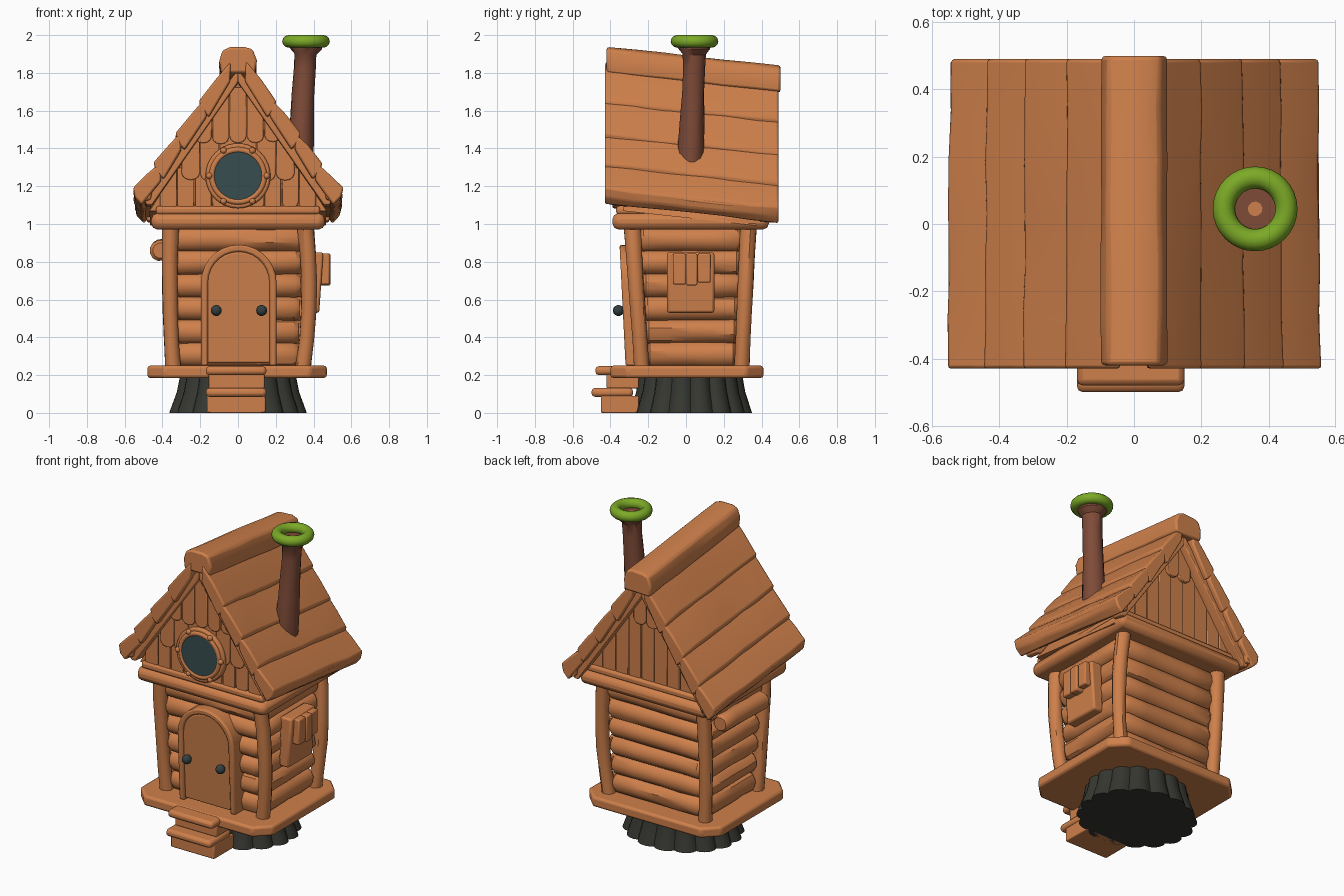
import bpy, bmesh, math, random
from mathutils import Vector

random.seed(4)
if "Cube" in bpy.data.objects:
    bpy.data.objects.remove(bpy.data.objects["Cube"])


def material(name, rgb):
    m = bpy.data.materials.new(name)
    m.use_nodes = True
    m.diffuse_color = (*rgb, 1)
    m.node_tree.nodes["Principled BSDF"].inputs["Base Color"].default_value = (*rgb, 1)
    return m


WOOD = material("warm orange wood", (0.62, 0.215, 0.07))
BARK = material("brown bark", (0.21, 0.07, 0.04))
MOSS = material("moss green", (0.2, 0.4, 0.02))
GLASS = material("dark teal glass", (0.04, 0.075, 0.08))
IRON = material("dark slate", (0.035, 0.05, 0.052))
STUMP = material("charcoal stump", (0.036, 0.038, 0.03))
made = []


def finish(name, bm, mat, bevel=0.0):
    bmesh.ops.recalc_face_normals(bm, faces=bm.faces)
    mesh = bpy.data.meshes.new(name)
    bm.to_mesh(mesh)
    bm.free()
    mesh.materials.append(mat)
    ob = bpy.data.objects.new(name, mesh)
    bpy.context.collection.objects.link(ob)
    if bevel:
        mod = ob.modifiers.new("soft edges", "BEVEL")
        mod.width, mod.segments, mod.limit_method = bevel, 2, "ANGLE"
    made.append(ob)
    return ob


def skin(bm, rings):
    """Join equal rings of points into a closed solid."""
    vs = [[bm.verts.new(p) for p in r] for r in rings]
    n = len(vs[0])
    for a, b in zip(vs, vs[1:]):
        for i in range(n):
            bm.faces.new((a[i], a[(i + 1) % n], b[(i + 1) % n], b[i]))
    bm.faces.new(vs[0])
    bm.faces.new(vs[-1])


def prism(name, pts, axis, a, b, mat=WOOD, bevel=0.0, seg=1, jitter=0.0, warp=None):
    """Extrude a profile along an axis, with optional wobble and warp."""
    place = {"x": lambda u, v, w: (w, u, v), "y": lambda u, v, w: (u, w, v),
             "z": lambda u, v, w: (u, v, w)}[axis]
    rings = []
    for k in range(seg + 1):
        w = a + (b - a) * k / seg
        ring = [Vector(place(u + random.uniform(-jitter, jitter),
                             v + random.uniform(-jitter, jitter), w)) for u, v in pts]
        rings.append([warp(p) if warp else p for p in ring])
    bm = bmesh.new()
    skin(bm, rings)
    return finish(name, bm, mat, bevel)


def box(name, x, y, z, bevel=0.015, **kw):
    return prism(name, [(x[0], y[0]), (x[1], y[0]), (x[1], y[1]), (x[0], y[1])],
                 "z", z[0], z[1], bevel=bevel, **kw)


def tube(name, path, radii, mat=WOOD, sides=12, jitter=0.0, bevel=0.0):
    """Round log through a path of points."""
    path = [Vector(p) for p in path]
    d = (path[-1] - path[0]).normalized()
    u = d.orthogonal().normalized()
    v = d.cross(u)
    rings = []
    for p, r in zip(path, radii):
        ring = []
        for i in range(sides):
            t = math.tau * i / sides
            ring.append(p + (u * math.cos(t) + v * math.sin(t)) * r * (1 + random.uniform(-jitter, jitter)))
        rings.append(ring)
    bm = bmesh.new()
    skin(bm, rings)
    return finish(name, bm, mat, bevel)


def log(name, a, b, r, seg=4):
    a, b = Vector(a), Vector(b)
    path = [a.lerp(b, t) for t in [0, 0.04] + [k / seg for k in range(1, seg)] + [0.96, 1]]
    tube(name, path, [r * 0.75] + [r] * (seg + 1) + [r * 0.75], jitter=0.05)


def ball(name, c, r, mat):
    bm = bmesh.new()
    bmesh.ops.create_uvsphere(bm, u_segments=16, v_segments=10, radius=r)
    bmesh.ops.translate(bm, verts=bm.verts, vec=c)
    finish(name, bm, mat)


def torus(name, c, major, minor, mat, axis):
    bpy.ops.mesh.primitive_torus_add(location=c, major_radius=major, minor_radius=minor,
                                     major_segments=32, minor_segments=12,
                                     rotation=(math.pi / 2 if axis == "y" else 0, 0, 0))
    ob = bpy.context.object
    ob.name = name
    ob.data.materials.append(mat)
    made.append(ob)


# Stump foot with fluted sides
bm = bmesh.new()
rings = []
for z, f in ((0, 1), (0.05, 0.95), (0.11, 0.89), (0.2, 0.84)):
    ring = []
    for i in range(96):
        t = math.tau * i / 96
        s = f * (0.92 + 0.08 * abs(math.sin(8 * t)) ** 0.7)
        ring.append((0.37 * s * math.cos(t), 0.025 + 0.33 * s * math.sin(t), z))
    rings.append(ring)
skin(bm, rings)
finish("stump", bm, STUMP)

# Platform with cut corners, and the steps
c = 0.09
prism("platform", [(-0.48 + c, -0.4), (0.47 - c, -0.4), (0.47, -0.4 + c), (0.47, 0.41 - c),
                   (0.47 - c, 0.41), (-0.48 + c, 0.41), (-0.48, 0.41 - c), (-0.48, -0.4 + c)],
      "z", 0.185, 0.25, bevel=0.015)
box("lower_step_block", (-0.165, 0.145), (-0.45, -0.25), (0, 0.09), 0.006)
box("lower_tread", (-0.17, 0.15), (-0.5, -0.28), (0.085, 0.132), 0.018)
box("upper_step_block", (-0.155, 0.14), (-0.42, -0.25), (0.13, 0.205), 0.006)
box("upper_tread", (-0.17, 0.15), (-0.48, -0.3), (0.2, 0.247), 0.018)


# Walls lean outward towards the top
def lean(z):
    return (z - 0.25) / 0.72


box("wall_core", (-0.3, 0.3), (-0.2, 0.26), (0.25, 1.0), 0)
for i in range(6):
    z = 0.31 + i * 0.122
    f, r = lean(z), 0.068
    front, back, side = -0.185 - 0.045 * f, 0.245 + 0.03 * f, 0.295 + 0.025 * f
    log("front_log", (-side - 0.02, front, z), (side + 0.02, front, z), r)
    log("back_log", (-side - 0.02, back, z), (side + 0.02, back, z), r)
    for s in (1, -1):
        log("side_log", (s * side, front - 0.02, z), (s * side, back + 0.02, z), r)
log("jutting_log", (-0.41, -0.2, 0.86), (-0.41, 0.24, 0.865), 0.056)

# Bowed corner posts
for s in (1, -1):
    for y0, y1 in ((-0.235, -0.285), (0.295, 0.33)):
        path = [(s * (0.345 + 0.012 * t + 0.035 * t * (1 - t) * (2 + s)), y0 + (y1 - y0) * t,
                 0.245 + 0.74 * t) for t in (0, 0.2, 0.4, 0.6, 0.8, 1)]
        tube("corner_post", path, [0.042, 0.04, 0.041, 0.042, 0.043, 0.045], jitter=0.04)

# Beams under the roof
box("top_beam", (-0.46, 0.46), (-0.39, 0.44), (0.97, 1.058), 0.035)
box("roof_plate", (-0.435, 0.435), (-0.37, 0.41), (1.05, 1.095), 0.015)


# Arched door and frame
def arch(w, bottom, spring, n=14):
    return [(-w, bottom)] + [(-w * math.cos(math.pi * k / n), spring + w * math.sin(math.pi * k / n))
                             for k in range(n + 1)] + [(w, bottom)]


def door_lean(p):
    return Vector((p.x + 0.004, p.y - 0.05 * (p.z - 0.25), p.z))


prism("door_frame", arch(0.2, 0.25, 0.69) + arch(0.163, 0.25, 0.69)[::-1], "y", -0.32, -0.2,
      bevel=0.01, warp=door_lean)
prism("door", arch(0.168, 0.265, 0.685), "y", -0.308, -0.2, bevel=0.008, warp=door_lean)
for x in (-0.115, 0.125):
    ball("door_knob", (x, -0.358, 0.542), 0.029, IRON)

# Shuttered plaque on the left wall
prism("plaque", [(0.36, 0.53), (0.43, 0.53), (0.452, 0.85), (0.37, 0.85)], "y", -0.1, 0.15, bevel=0.012)
for y0, y1, z0, x1 in ((-0.07, 0.0, 0.68, 0.485), (0.0, 0.06, 0.675, 0.49), (0.062, 0.13, 0.69, 0.482)):
    box("shutter_board", (0.42, x1), (y0, y1), (z0, 0.843), 0.008)


# Roof: overlapping planks, sloping down towards the back
def slope(p):
    return Vector((p.x * (1 - 0.015 * (p.y + 0.43)), p.y, p.z - 0.11 * (p.y + 0.43)))


tops = [(0.04, 1.86, 0.205, 1.655), (0.17, 1.67, 0.33, 1.48),
        (0.30, 1.49, 0.445, 1.325), (0.41, 1.33, 0.556, 1.19)]
for s in (1, -1):
    for x0, z0, x1, z1 in tops:
        prism("roof_plank", [(s * x0, z0), (s * (x0 + x1) / 2, (z0 + z1) / 2 + 0.008), (s * x1, z1),
                             (s * (x1 - 0.012), z1 - 0.05), (s * (x1 - 0.05), z1 - 0.085),
                             (s * x0, z0 - 0.1)],
              "y", -0.43, 0.49, seg=6, jitter=0.004, bevel=0.01, warp=slope)
    prism("eave_board", [(s * 0.556, 1.18), (s * 0.51, 1.12), (s * 0.465, 1.13), (s * 0.44, 1.26)],
          "y", -0.42, 0.485, seg=5, jitter=0.003, bevel=0.008, warp=slope)
    for y0, y1 in ((-0.4, -0.3), (0.38, 0.46)):
        prism("gable_trim", [(0, 1.82), (s * 0.51, 1.16), (s * 0.485, 1.105), (s * 0.455, 1.105), (0, 1.755)],
              "y", y0, y1, bevel=0.006, warp=slope)
prism("ridge_cap", [(-0.092, 1.8), (-0.1, 1.87), (-0.08, 1.925), (-0.04, 1.94), (0.04, 1.94),
                    (0.08, 1.925), (0.1, 1.87), (0.092, 1.8)],
      "y", -0.42, 0.5, seg=6, jitter=0.003, bevel=0.012, warp=slope)

# Gable walls clad in rounded shingles
prism("gable_wall", [(-0.47, 1.08), (0.47, 1.08), (0, 1.79)], "y", -0.33, 0.37, warp=slope)


def shingles(bottom, top, width, count, y0, y1, drop):
    for i in range(count):
        x = (i - (count - 1) / 2) * width
        b = bottom + random.uniform(-0.012, 0.012)
        h = width * 0.48
        pts = [(x - h, top)] + [(x - h * math.cos(math.pi * k / 6), b + 0.035 - 0.035 * math.sin(math.pi * k / 6))
                                for k in range(7)] + [(x + h, top)]
        limit = [1.79 - drop - 1.46 * abs(px) for px, pz in pts]
        if limit[4] < b + 0.02:
            continue
        pts = [(px, min(pz, m)) for (px, pz), m in zip(pts, limit)]
        prism("gable_shingle", pts, "y", y0, y1, bevel=0.004)


shingles(1.07, 1.3, 0.092, 9, -0.358, -0.32, 0)
shingles(1.225, 1.5, 0.1, 6, -0.368, -0.32, 0)
shingles(1.43, 1.8, 0.092, 5, -0.378, -0.32, 0)
shingles(1.06, 1.68, 0.092, 9, 0.36, 0.392, 0.09)
shingles(1.44, 1.7, 0.09, 2, 0.36, 0.41, 0.09)

# Round porthole with rivets
tube("porthole_back", [(0, -0.3, 1.255), (0, -0.39, 1.255)], [0.172, 0.172], sides=40, bevel=0.01)
torus("porthole_ring", (0, -0.385, 1.255), 0.138, 0.016, WOOD, "y")
tube("porthole_glass", [(0, -0.387, 1.255), (0, -0.395, 1.255)], [0.127, 0.127], GLASS, 40)
for k in range(6):
    t = math.tau * k / 6
    ball("rivet", (0.152 * math.cos(t), -0.393, 1.255 + 0.155 * math.sin(t)), 0.017, WOOD)

# Leaning bark chimney with a moss ring
base, tip = Vector((0.325, 0.025, 1.3)), Vector((0.36, 0.045, 1.95))
steps = (0, 0.2, 0.4, 0.6, 0.8, 0.92, 0.97, 1)
tube("chimney", [base.lerp(tip, t) for t in steps],
     [0.072, 0.069, 0.064, 0.06, 0.058, 0.06, 0.085, 0.085], BARK, 14, 0.05)
tube("flue", [(0.36, 0.045, 1.948), (0.36, 0.045, 1.953)], [0.022, 0.022], WOOD, 10)
torus("moss_ring", (0.36, 0.045, 1.967), 0.093, 0.033, MOSS, "z")

# Smooth rounded surfaces, keep hard edges
bpy.ops.object.select_all(action="DESELECT")
for ob in made:
    ob.select_set(True)
bpy.context.view_layer.objects.active = made[0]
bpy.ops.object.shade_smooth_by_angle(angle=math.radians(35))
